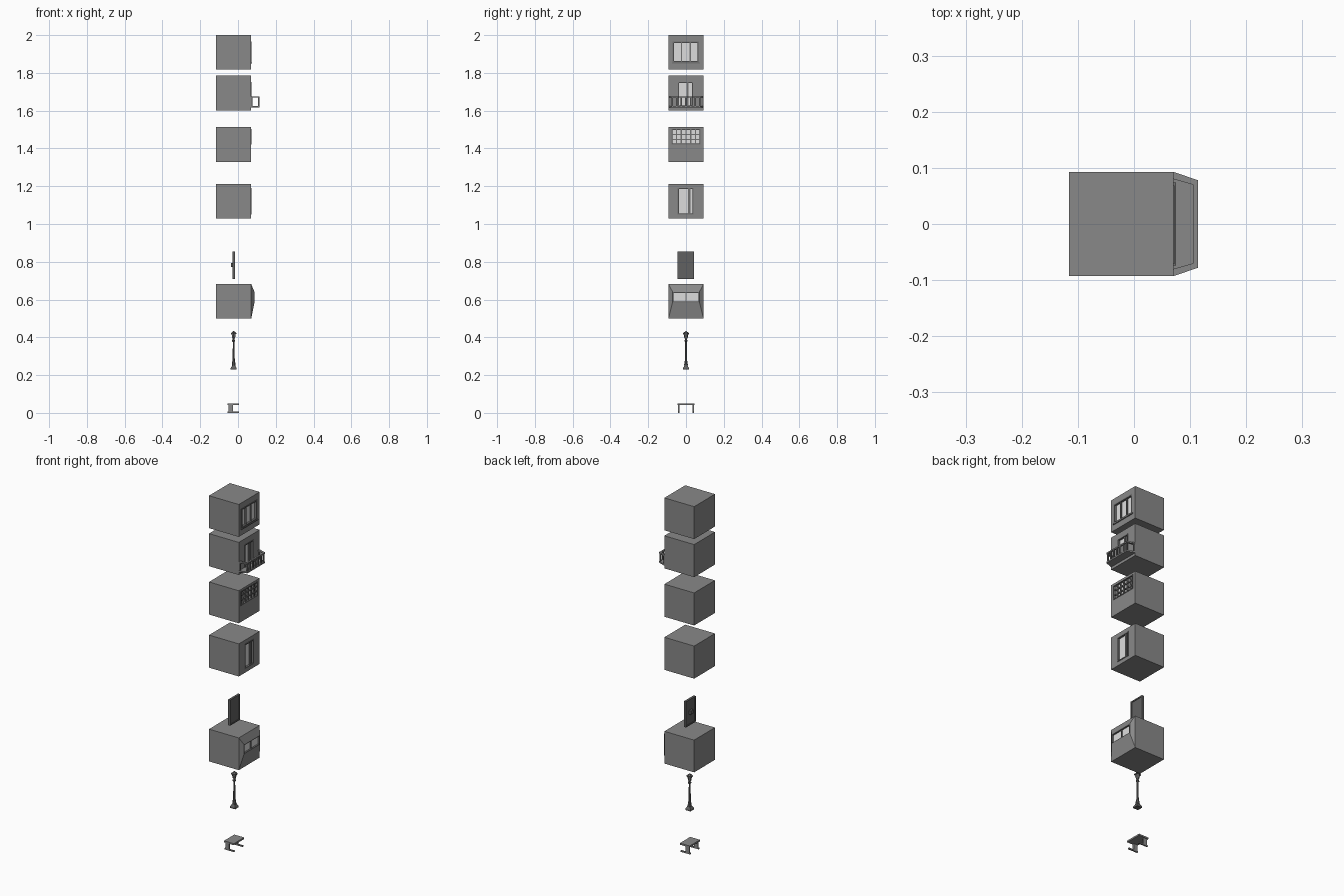
import bpy, bmesh, math
from mathutils import Vector

if "Cube" in bpy.data.objects:
    bpy.data.objects.remove(bpy.data.objects["Cube"])

def mat(name, v):
    m = bpy.data.materials.new(name)
    m.diffuse_color = (v, v, v, 1)
    m.use_nodes = True
    m.node_tree.nodes["Principled BSDF"].inputs["Base Color"].default_value = m.diffuse_color
    return m

WALL, GLASS = mat("wall grey", 0.25), mat("pale glass", 0.72)
FRAME, METAL = mat("frame grey", 0.17), mat("dark metal", 0.12)
CX = -0.023                    # shared axis of the stack
XB, XF, HY = -0.116, 0.07, 0.093   # block back, front, half width

def obj(name, bm, m):
    bmesh.ops.recalc_face_normals(bm, faces=bm.faces)
    me = bpy.data.meshes.new(name)
    bm.to_mesh(me)
    bm.free()
    me.materials.append(m)
    o = bpy.data.objects.new(name, me)
    bpy.context.collection.objects.link(o)
    return o

def add_box(bm, x0, x1, y0, y1, z0, z1):
    vs = bmesh.ops.create_cube(bm, size=1)["verts"]
    for v in vs:
        v.co = Vector((x0 + (v.co.x + .5) * (x1 - x0),
                       y0 + (v.co.y + .5) * (y1 - y0),
                       z0 + (v.co.z + .5) * (z1 - z0)))

def boxes(name, m, *items):
    bm = bmesh.new()
    for b in items:
        add_box(bm, *b)
    return obj(name, bm, m)

def block(name, z0, z1, win, rim=XF, depth=0.012):
    """Wall block whose front has a recessed opening; rim pushes it out as a bay."""
    y0, y1, w0, w1 = win
    bm = bmesh.new()
    def ring(x, a, b, c, d):
        return [bm.verts.new(p) for p in ((x, a, c), (x, b, c), (x, b, d), (x, a, d))]
    rings = [ring(XB, -HY, HY, z0, z1), ring(XF, -HY, HY, z0, z1),
             ring(rim, y0, y1, w0, w1), ring(rim - depth, y0, y1, w0, w1)]
    bm.faces.new(rings[0])
    for r, s in zip(rings, rings[1:]):
        for i in range(4):
            j = (i + 1) % 4
            bm.faces.new((r[i], r[j], s[j], s[i]))
    bm.faces.new(rings[3])
    return obj(name, bm, WALL)

def window(name, win, ycuts, zcuts, rim=XF, depth=0.012, t=0.007, bar=0.007):
    """Glass plate, surrounding frame and dividing bars at the given positions."""
    y0, y1, z0, z1 = win
    xg = rim - depth
    boxes(name + "_glass", GLASS, (xg, xg + .003, y0, y1, z0, z1))
    a, b = xg + .001, rim + .002
    parts = [(a, b, y0, y0 + t, z0, z1), (a, b, y1 - t, y1, z0, z1),
             (a, b, y0, y1, z0, z0 + t), (a, b, y0, y1, z1 - t, z1)]
    parts += [(a, b - .004, y - bar / 2, y + bar / 2, z0, z1) for y in ycuts]
    parts += [(a, b - .004, y0, y1, z - bar / 2, z + bar / 2) for z in zcuts]
    boxes(name + "_frame", FRAME, *parts)

# top block: three-pane window with sill
w = (-.071, .069, 1.855, 1.966)
block("triple_window_block", 1.817, 2.0, w)
window("triple_window", w, (-.024, .022), ())
boxes("triple_window_sill", FRAME, (XF - .002, XF + .005, -.074, .074, 1.85, 1.856))

# balcony block: sliding door
w = (-.041, .036, 1.622, 1.752)
block("balcony_block", 1.602, 1.786, w)
window("balcony_door", w, (.008,), (), t=.005, bar=.011)

# grid window block
w = (-.076, .076, 1.42, 1.502)
block("grid_window_block", 1.329, 1.513, w)
window("grid_window", w, [-.076 + .152 * i / 6 for i in range(1, 6)],
       [1.42 + .082 * i / 3 for i in (1, 2)], t=.005, bar=.006)

# sliding door block
w = (-.044, .04, 1.05, 1.19)
block("door_block", 1.029, 1.213, w)
window("sliding_door", w, (.017,), (), t=.006, bar=.014)

# bay window block
w = (-.071, .071, .585, .641)
block("bay_window_block", .5, .682, w, rim=.087)
window("bay_window", w, (0,), (), rim=.085, depth=.01, t=.005, bar=.007)

# balcony floor and rail: tapered plan
OUT = [(XF, -HY), (.114, -.078), (.114, .078), (XF, HY)]
INN = [(XF, -.08), (.105, -.07), (.105, .07), (XF, .08)]

def prism(bm, pts, z0, z1):
    lo = [bm.verts.new((x, y, z0)) for x, y in pts]
    hi = [bm.verts.new((x, y, z1)) for x, y in pts]
    bm.faces.new(lo)
    bm.faces.new(hi)
    for i in range(len(pts)):
        j = (i + 1) % len(pts)
        bm.faces.new((lo[i], lo[j], hi[j], hi[i]))

bm = bmesh.new()
prism(bm, OUT, 1.617, 1.625)
obj("balcony_floor", bm, WALL)
bm = bmesh.new()
prism(bm, OUT + INN[::-1], 1.669, 1.676)
obj("balcony_rail", bm, WALL)
bal = [(.106, .113, y - .004, y + .004, 1.623, 1.67)
       for y in [-.072 + .144 * i / 6 for i in range(7)]]
bal += [(XF, XF + .006, s * .086 - .004, s * .086 + .004, 1.623, 1.67) for s in (-1, 1)]
boxes("balcony_balusters", FRAME, *bal)

# hanging board: panel, raised rim both sides and bracket at the back
x0, x1, y0, y1, z0, z1 = -.029, -.016, -.046, .042, .71, .855
boxes("board_panel", METAL, (x0 + .003, x1 - .003, y0, y1, z0, z1))
t = .007
boxes("board_rim", METAL, (x0, x1, y0, y0 + t, z0, z1), (x0, x1, y1 - t, y1, z0, z1),
      (x0, x1, y0, y1, z0, z0 + t), (x0, x1, y0, y1, z1 - t, z1))
boxes("board_bracket", METAL, (-.037, x0 + .004, -.014, .01, .772, .793))

# street lamp: turned parts as (radius, height) profiles
def turned(name, m, prof, n):
    bm = bmesh.new()
    rings = [[bm.verts.new((CX + r * math.cos(2 * math.pi * (i + .5) / n),
                            r * math.sin(2 * math.pi * (i + .5) / n), z))
              for i in range(n)] for r, z in prof]
    for a, b in zip(rings, rings[1:]):
        for i in range(n):
            j = (i + 1) % n
            bm.faces.new((a[i], a[j], b[j], b[i]))
    bm.faces.new(rings[0])
    bm.faces.new(rings[-1])
    return obj(name, bm, m)

turned("lamp_base", METAL, [(.023, .229), (.023, .237), (.014, .247), (.012, .252)], 4)
turned("lamp_pole", METAL, [(.011, .25), (.009, .268), (.0065, .278), (.0045, .375),
                            (.009, .38), (.009, .385), (.005, .388), (.006, .395)], 8)
turned("lamp_lantern", FRAME, [(.008, .394), (.013, .419)], 6)
turned("lamp_cap", METAL, [(.017, .417), (.017, .422), (.007, .429), (.003, .433)], 6)

# bench: cantilevered top on two panel legs with floor bars
boxes("bench_top", WALL, (-.055, .006, -.046, .046, .041, .05))
for s, n in ((-1, "near"), (1, "far")):
    ys = (s * .038 - .004, s * .038 + .004)
    boxes("bench_leg_" + n, WALL, (-.05, -.027, *ys, 0, .042))
    boxes("bench_foot_" + n, WALL, (-.055, .004, *ys, 0, .007))
